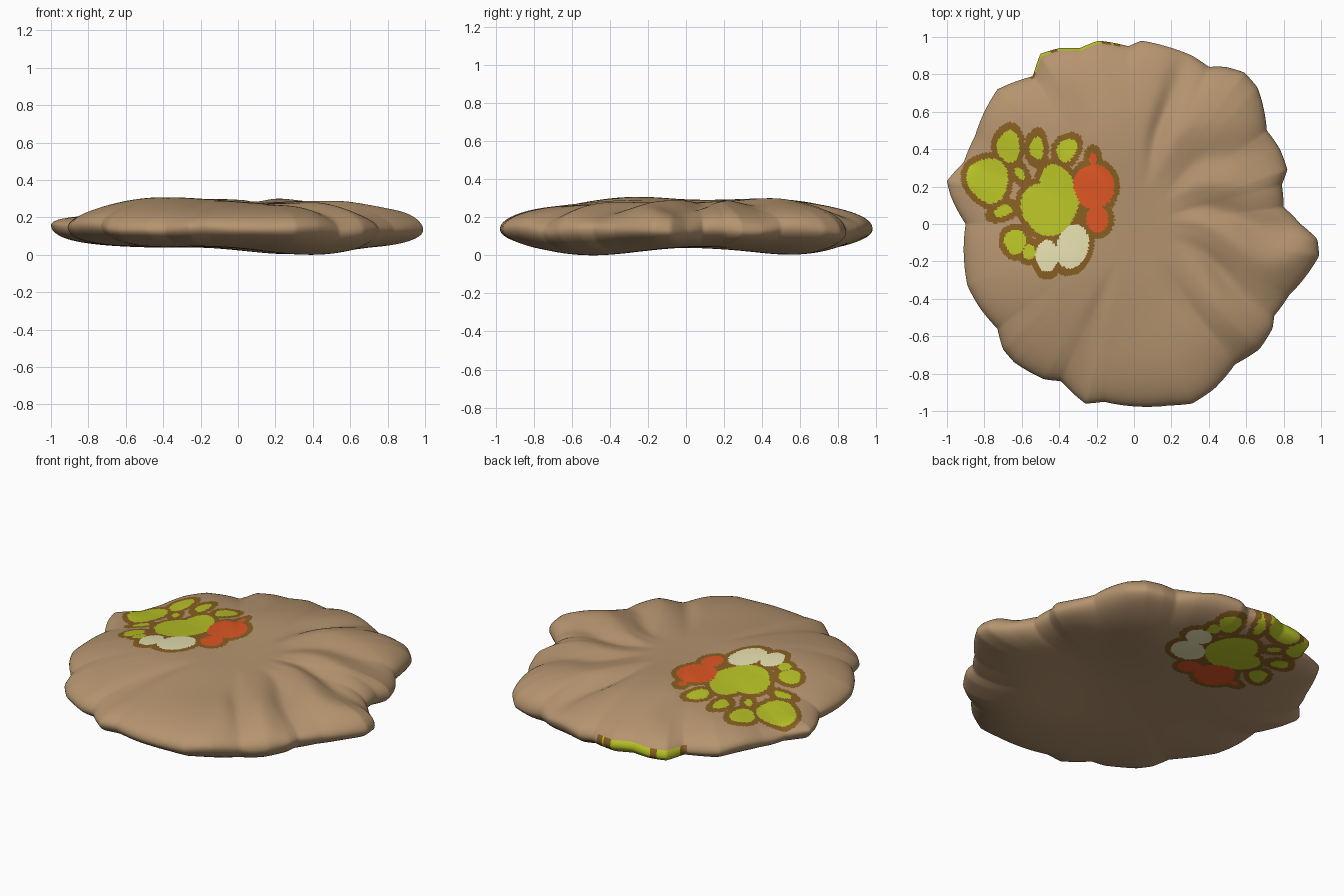
import bpy, math
from mathutils import Vector, noise

if "Cube" in bpy.data.objects:
    bpy.data.objects.remove(bpy.data.objects["Cube"])

SEGS, HALF = 500, 110          # segments around, rings per side

# Ragged outline seen from above, counter-clockwise
OUTLINE = [(.99, -.17), (.98, -.08), (.89, 0), (.80, .09), (.79, .21), (.82, .29), (.78, .40), (.71, .50),
           (.68, .67), (.66, .73), (.59, .81), (.49, .84), (.40, .84), (.31, .90), (.17, .95), (.04, .98),
           (-.03, .95), (-.19, .98), (-.29, .94), (-.40, .94), (-.50, .91), (-.54, .79), (-.73, .72),
           (-.80, .60), (-.85, .47), (-.91, .33), (-1.0, .23), (-.98, .15), (-.90, 0), (-.89, -.33),
           (-.83, -.44), (-.73, -.56), (-.70, -.67), (-.64, -.74), (-.48, -.83), (-.39, -.84), (-.26, -.96),
           (-.16, -.95), (.19, -.97), (.31, -.96), (.43, -.88), (.54, -.75), (.67, -.67), (.74, -.56),
           (.75, -.49), (.83, -.38), (.94, -.25)]

# Radial folds of the top: angle in degrees, height, width in degrees
FOLDS = [(-9, .025, 8), (8, -.025, 7), (24, .015, 6), (37, -.015, 5), (53, .03, 10), (70, -.03, 7),
         (-28, -.03, 7), (-45, .015, 8), (-62, -.02, 6), (125, -.02, 7), (-110, -.012, 6)]

# Painted spots: x, y, half width, half height, tilt in degrees, colour index
GREEN, ORANGE, CREAM = 2, 3, 4
SPOTS = [(-.45, .09, .155, .145, 20, GREEN), (-.42, .22, .09, .095, 0, GREEN), (-.78, .235, .11, .12, 20, GREEN),
         (-.67, .415, .06, .085, 0, GREEN), (-.52, .405, .037, .06, 0, GREEN), (-.36, .395, .05, .065, -30, GREEN),
         (-.70, .07, .05, .03, 20, GREEN), (-.635, -.095, .058, .065, 0, GREEN), (-.56, -.15, .035, .04, 0, GREEN),
         (-.61, .27, .02, .04, 30, GREEN), (-.33, -.12, .085, .12, -15, CREAM), (-.465, -.17, .06, .085, 0, CREAM),
         (-.215, .20, .11, .12, 0, ORANGE), (-.195, .025, .06, .07, 0, ORANGE), (-.22, .35, .02, .03, 0, ORANGE)]
BORDER = .03


def make_material(name, rgb):
    lin = [((c / 255 + .055) / 1.055) ** 2.4 for c in rgb]
    m = bpy.data.materials.new(name)
    m.diffuse_color = (*lin, 1)
    m.use_nodes = True
    m.node_tree.nodes["Principled BSDF"].inputs["Base Color"].default_value = m.diffuse_color
    return m


def gauss(x, y, cx, cy, w):
    return math.exp(-((x - cx) ** 2 + (y - cy) ** 2) / (w * w))


START = math.atan2(-.17, .99)
POLAR = [((math.atan2(y, x) - START) % math.tau, math.hypot(x, y)) for x, y in OUTLINE]
POLAR.append((math.tau, POLAR[0][1]))


def radius(theta):
    a = (theta - START) % math.tau
    for (a0, r0), (a1, r1) in zip(POLAR, POLAR[1:]):
        if a0 <= a <= a1:
            return r0 + (r1 - r0) * (a - a0) / (a1 - a0)
    return POLAR[0][1]


def fold(theta):
    deg = math.degrees(theta)
    return sum(h * math.exp(-(((deg - a + 180) % 360 - 180) / w) ** 2) for a, h, w in FOLDS)


def spot_colour(x, y):
    """Material index of the painting at a flat position (0 = bare)."""
    if not (-1.05 < x < 0 and -.4 < y < .6):
        return 0
    best, colour = 9, 0
    for cx, cy, rx, ry, tilt, col in SPOTS:
        dx, dy = x - cx, y - cy
        if abs(dx) > .25 or abs(dy) > .25:
            continue
        c, s = math.cos(math.radians(tilt)), math.sin(math.radians(tilt))
        u, v = (dx * c + dy * s) / rx, (dy * c - dx * s) / ry
        wob = .06 * math.sin(3 * math.atan2(v, u) + cx * 40) if col == GREEN else 0
        d = (math.hypot(u, v) - 1 - wob) * min(rx, ry)
        if d < best:
            best, colour = d, col
    return colour if best < 0 else 1 if best < BORDER else 0


def underside_colour(x, y):
    """The same painting, flipped and turned, near the back of the underside."""
    dx, dy = x + .16, y - .67
    d, a = math.hypot(dx, dy), math.radians(-85) - math.atan2(dy, dx)
    return spot_colour(-.45 + d * math.cos(a), .12 + d * math.sin(a))


# Slab surface: rings from the top centre over the rim to the bottom centre
angles = [math.tau * j / SEGS for j in range(SEGS)]
radii = [radius(a) for a in angles]


def height(x, y, rho, theta, top):
    n = noise.noise(Vector((x * 2.3, y * 2.3, 1.7)))
    edge = noise.noise(Vector((3 * math.cos(theta), 3 * math.sin(theta), 5)))
    rim = .15 - .01 * math.cos(theta) + .03 * edge
    if top:
        grow = min(1, max(0, (rho - .2) / .45))
        f = fold(theta + .25 * noise.noise(Vector((x * 2, y * 2, 9)))) * grow * grow * (3 - 2 * grow)
        t = .285 + .045 * gauss(x, y, -.45, -.3, .33) + .03 * gauss(x, y, -.1, .4, .35) + .01 * n + f
        t -= .05 * gauss(x, y, -.85, .2, .25)
        return rim + (t - rim) * math.sqrt(max(0, 1 - rho ** 4))
    b = .055 - .055 * gauss(x, y, .45, -.55, .35) - .045 * gauss(x, y, .3, .62, .35) + .008 * n
    return rim - (rim - b) * math.sqrt(max(0, 1 - rho ** 6))


verts, faces, mats = [], [], []
rings = 2 * HALF
for i in range(1, rings):
    rho = math.sin(math.pi * i / rings)
    for th, r in zip(angles, radii):
        x, y = rho * r * math.cos(th), rho * r * math.sin(th)
        verts.append((x, y, height(x, y, rho, th, i <= HALF)))
top_c, bot_c = len(verts), len(verts) + 1
verts += [(0, 0, height(0, 0, 0, 0, True)), (0, 0, height(0, 0, 0, 0, False))]
low = min(v[2] for v in verts)
verts = [(x, y, z - low) for x, y, z in verts]

for i in range(rings - 2):
    rho = math.sin(math.pi * (i + 1.5) / rings)
    for j in range(SEGS):
        k = (j + 1) % SEGS
        a, b = i * SEGS, (i + 1) * SEGS
        faces.append((a + j, b + j, b + k, a + k))
        th, r = angles[j] + math.pi / SEGS, (radii[j] + radii[k]) / 2
        c, s = math.cos(th), math.sin(th)
        if i + 1 < HALF:
            m = spot_colour(rho * r * c, rho * r * s)
            if rho > .985 and not m:          # painting wraps over the back rim
                m = underside_colour(r * c, r * s)
        else:
            m = underside_colour(rho * r * c, rho * r * s)
        mats.append(m)
last = (rings - 2) * SEGS
for j in range(SEGS):
    k = (j + 1) % SEGS
    faces += [(top_c, j, k), (bot_c, last + k, last + j)]
    mats += [0, 0]

mesh = bpy.data.meshes.new("wrinkled_slab")
mesh.from_pydata(verts, [], faces)
for name, rgb in (("tan", (181, 148, 111)), ("brown", (136, 95, 34)), ("leaf green", (184, 194, 38)),
                  ("orange", (222, 86, 36)), ("cream", (230, 223, 176))):
    mesh.materials.append(make_material(name, rgb))
mesh.polygons.foreach_set("material_index", mats)
mesh.polygons.foreach_set("use_smooth", [True] * len(faces))
mesh.update()
bpy.context.collection.objects.link(bpy.data.objects.new("wrinkled_slab", mesh))
